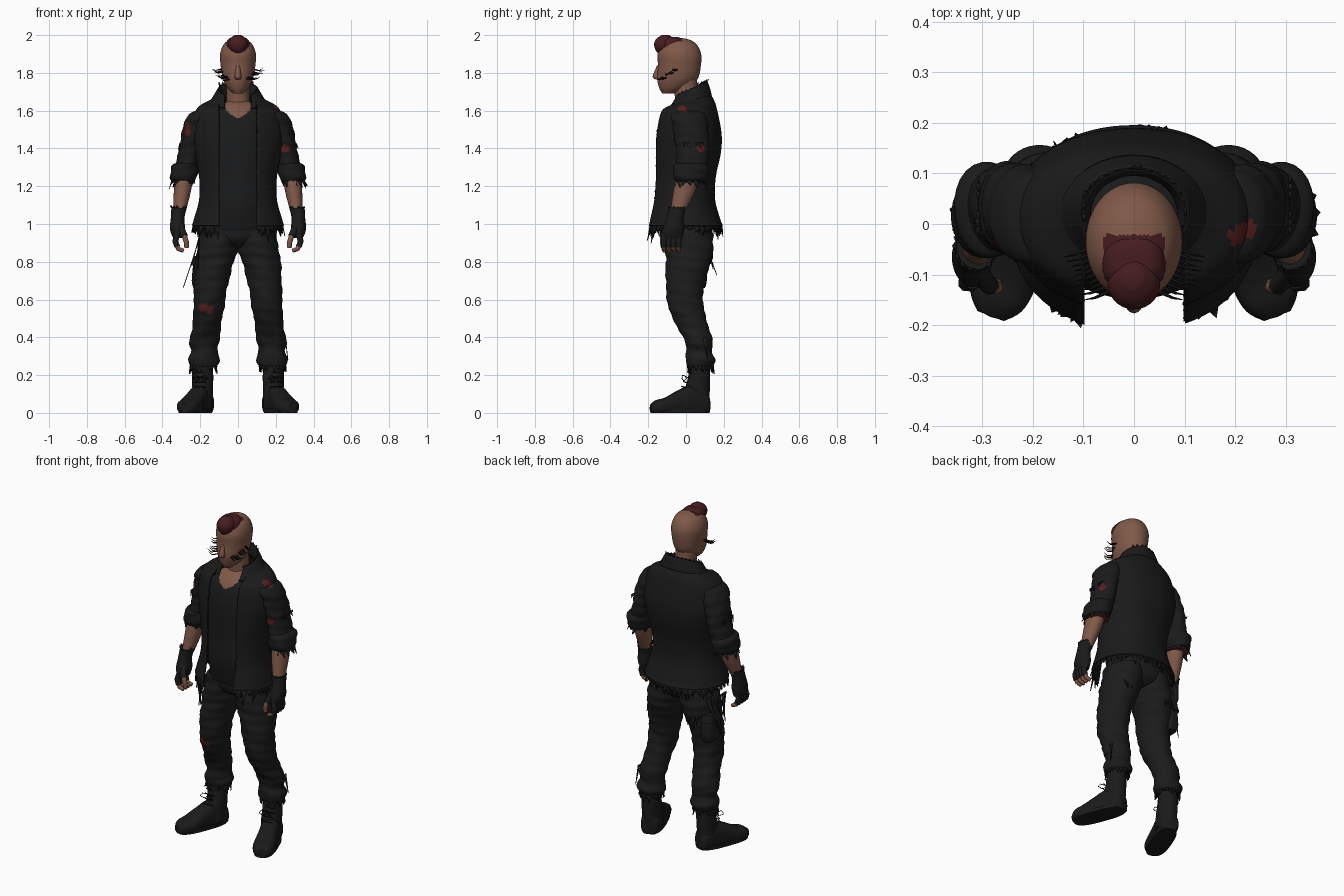
import bpy, bmesh, math, random
from mathutils import Vector

random.seed(4)
if bpy.data.objects.get("Cube"):
    bpy.data.objects.remove(bpy.data.objects["Cube"])


def material(name, r, g, b):
    mat = bpy.data.materials.new(name)
    mat.use_nodes = True
    mat.diffuse_color = (r, g, b, 1)
    shader = mat.node_tree.nodes["Principled BSDF"]
    shader.inputs["Base Color"].default_value = (r, g, b, 1)
    shader.inputs["Roughness"].default_value = .9
    return mat


SKIN = material("brown skin", .215, .1, .066)
HAIR = material("dark red hair", .062, .0125, .014)
RED = material("torn red lining", .09, .014, .012)
JACKET = material("black jacket", .0105, .0105, .0105)
SHIRT = material("charcoal shirt", .0105, .011, .0115)
TROUSER = material("black trousers", .0115, .0115, .0115)
LEATHER = material("black leather", .0105, .0105, .0105)
BLACK = material("black thread", .005, .005, .005)


def finish(obj, angle=50):
    bpy.ops.object.select_all(action="DESELECT")
    obj.select_set(True)
    bpy.context.view_layer.objects.active = obj
    bpy.ops.object.shade_smooth_by_angle(angle=math.radians(angle))


def add_mesh(name, verts, faces, mats, rule=None, thick=0):
    """Mesh object; rule picks the material index from a face centre."""
    mesh = bpy.data.meshes.new(name)
    mesh.from_pydata(verts, [], faces)
    bm = bmesh.new()
    bm.from_mesh(mesh)
    bmesh.ops.recalc_face_normals(bm, faces=bm.faces)
    for face in bm.faces:
        face.material_index = rule(face.calc_center_median()) if rule else 0
    bm.to_mesh(mesh)
    bm.free()
    for mat in mats:
        mesh.materials.append(mat)
    obj = bpy.data.objects.new(name, mesh)
    bpy.context.collection.objects.link(obj)
    finish(obj)
    if thick:
        shell = obj.modifiers.new("cloth thickness", "SOLIDIFY")
        shell.thickness = thick
        shell.offset = 0


def smooth_rings(rings, steps):
    """Catmull-Rom interpolation between the given rings."""
    out = []
    last = len(rings) - 1
    for i in range(last):
        four = [rings[max(0, min(last, i + k))] for k in (-1, 0, 1, 2)]
        for j in range(steps):
            t = j / steps
            out.append([b + .5 * t * (c - a + t * (2*a - 5*b + 4*c - d + t * (3*(b - c) + d - a)))
                        for a, b, c, d in zip(*four)])
    return out + [list(rings[-1])]


def loft(name, rings, mats, count=28, steps=4, gap=0, along="Z", power=2,
         rule=None, thick=0, wrinkle=0, side=1, turn=0, pivot=(0, 0)):
    """Skin elliptical rings (x, y, z, rx, ry, tilt); gap leaves the front open."""
    rows = []
    for x, y, z, rx, ry, tilt in smooth_rings([tuple(r) + (0,) * (6 - len(r)) for r in rings], steps):
        start = math.asin((min(gap, .72 * rx) / rx) ** (power / 2)) if gap else 0
        row = []
        for k in range(count):
            a = start + (2 * math.pi - 2 * start) * k / (count - 1 if gap else count)
            s, c = math.sin(a), -math.cos(a)
            swell = 1 + wrinkle * math.sin(2 * a + 75 * z) * math.cos(a - 31 * z)
            u = rx * swell * math.copysign(abs(s) ** (2 / power), s)
            v = ry * swell * math.copysign(abs(c) ** (2 / power), c)
            p = Vector((x + u, y + v, z + tilt * v)) if along == "Z" else Vector((x + u, y, max(0, z + v)))
            dx, dy = p.x - pivot[0], p.y - pivot[1]
            p.x = (pivot[0] + dx * math.cos(turn) - dy * math.sin(turn)) * side
            p.y = pivot[1] + dx * math.sin(turn) + dy * math.cos(turn)
            row.append(p)
        rows.append(row)
    faces = []
    for i in range(len(rows) - 1):
        for k in range(count - 1 if gap else count):
            n = (k + 1) % count
            faces.append((i*count + k, i*count + n, (i + 1)*count + n, (i + 1)*count + k))
    if not gap:
        faces += [tuple(range(count)), tuple((len(rows) - 1)*count + k for k in range(count))]
    add_mesh(name, [p for row in rows for p in row], faces, mats, rule, thick)
    return rows


def fringe(name, points, push, length, mat):
    """Ragged triangles hanging from a line of points."""
    verts, faces = [], []
    for p, q in zip(points, points[1:]):
        jitter = Vector([random.uniform(-.25, .25) for _ in range(3)])
        tip = (p + q) / 2 + (Vector(push) + jitter) * length * random.uniform(.3, 1)
        faces.append((len(verts), len(verts) + 1, len(verts) + 2))
        verts += [p, q, tip]
    add_mesh(name, verts, faces, [mat], thick=.004)


def wire(name, points, radius, mat, side=1, taper=0):
    """Rounded strand through the points, as a mesh."""
    curve = bpy.data.curves.new(name, "CURVE")
    curve.dimensions = "3D"
    curve.bevel_depth = radius
    curve.bevel_resolution = 2
    curve.use_fill_caps = True
    spline = curve.splines.new("POLY")
    spline.points.add(len(points) - 1)
    for i, (x, y, z) in enumerate(points):
        spline.points[i].co = (x * side, y, z, 1)
        spline.points[i].radius = 1 - taper * i / (len(points) - 1)
    curve.materials.append(mat)
    obj = bpy.data.objects.new(name, curve)
    bpy.context.collection.objects.link(obj)
    bpy.ops.object.select_all(action="DESELECT")
    obj.select_set(True)
    bpy.context.view_layer.objects.active = obj
    bpy.ops.object.convert(target="MESH")
    finish(bpy.context.object)


# Torn spots that show the lining: position and radius
SPOTS = [(Vector(s[:3]), s[3]) for s in (
    (.25, -.045, 1.4, .022), (.312, .085, 1.4, .026), (-.268, -.04, 1.52, .02), (-.262, -.045, 1.49, .022),
    (.205, -.02, 1.61, .022), (.23, -.012, 1.605, .02), (-.185, -.085, .56, .024), (-.155, -.085, .548, .026))]


def torn(c):
    return int(any((c - s).length < r for s, r in SPOTS))


# Head, neck and hair
loft("head", [(0, -.09, 1.69, .025, .035), (0, -.065, 1.72, .056, .077), (0, -.045, 1.77, .08, .108),
              (0, -.035, 1.84, .092, .114), (0, -.035, 1.9, .095, .115), (0, -.035, 1.95, .076, .092),
              (0, -.035, 1.975, .045, .056), (0, -.035, 1.985, .008, .01)], [SKIN, HAIR], count=48, steps=6,
     rule=lambda c: int(c.z > 1.935 and abs(c.x) < .06 and c.y < -.022))
loft("neck", [(0, .01, 1.54, .075, .065), (0, .005, 1.64, .062, .062), (0, -.005, 1.78, .06, .062)], [SKIN])
loft("nose", [(0, -.145, 1.765, .012, .012), (0, -.155, 1.78, .018, .022), (0, -.143, 1.84, .009, .01)],
     [SKIN], count=12)
loft("hair_tuft", [(0, -.125, 1.905, .022, .025), (0, -.12, 1.925, .044, .043), (0, -.118, 1.955, .052, .051),
                   (0, -.112, 1.982, .042, .044), (0, -.108, 2, .018, .02)], [HAIR])
loft("hair_rear", [(0, -.08, 1.93, .064, .05), (0, -.075, 1.965, .06, .052), (0, -.07, 1.985, .042, .04),
                   (0, -.07, 1.99, .02, .02)], [HAIR], power=2.5)

# Torso with a scooped shirt neckline
loft("shirt", [(0, .01, 1.65, .07, .06), (0, 0, 1.62, .12, .09), (0, 0, 1.57, .175, .125),
               (0, .005, 1.48, .195, .15), (0, 0, 1.38, .19, .148), (0, -.01, 1.25, .17, .135),
               (0, -.01, 1.1, .17, .138), (0, 0, .97, .165, .12)], [SHIRT, SKIN], count=80, steps=9,
     rule=lambda c: int(c.y < 0 and c.z > 1.562 + 11 * c.x * c.x))

# Open jacket with a standing collar and ragged edges
coat = loft("jacket", [(0, .02, 1.67, .09, .08, .4), (0, .02, 1.645, .15, .115, .2), (0, .01, 1.6, .218, .148, .05),
                       (0, .01, 1.48, .24, .172), (0, .005, 1.38, .226, .174), (0, -.01, 1.25, .2, .162),
                       (0, -.016, 1.13, .2, .164), (0, -.012, 1.03, .226, .186), (0, -.008, .99, .238, .198)],
            [JACKET, RED], count=96, steps=6, gap=.1, power=2.15, rule=torn, thick=.012)
fringe("jacket_hem_tatters", coat[-1][::3], (0, 0, -1), .075, JACKET)
fringe("jacket_hem_threads", coat[-1], (0, 0, -1), .045, JACKET)
for edge, label in ((0, "left"), (-1, "right")):
    line = [row[edge] for row in coat]
    fringe(label + "_lapel_tatters", line[::2], (0, -.3, -.7), .025, JACKET)
    fringe(label + "_corner_tatters", coat[-1][:9:2] if edge == 0 else coat[-1][-9::2], (0, -.1, -1), .11, JACKET)
collar = loft("collar", [(0, .02, 1.66, .09, .08, .4), (0, .02, 1.69, .095, .083, .42),
                         (0, .022, 1.712, .103, .088, .45)], [JACKET], count=40, gap=.065, thick=.01)
fringe("collar_tatters", collar[-1][::2], (0, .2, .7), .03, JACKET)
fold = loft("collar_fold", [(0, .022, 1.712, .104, .089, .45), (0, .018, 1.675, .125, .105, .42),
                            (0, .015, 1.645, .145, .118, .3)], [JACKET], count=40, gap=.07, thick=.008)
fringe("collar_fold_tatters", fold[-1][::2], (0, 0, -.5), .03, JACKET)

# Seat of the trousers
loft("trouser_seat", [(0, .01, 1.06, .16, .12), (0, .014, .98, .185, .126), (0, .018, .92, .17, .12),
                      (0, .02, .885, .1, .085), (0, .02, .87, .03, .04)], [TROUSER])

for side, label in ((1, "left_"), (-1, "right_")):
    # Whiskers along the cheek, rising toward the ear
    for i in range(10):
        t = i / 9
        x, y, z = .046 + .04 * t, -.132 + .085 * t, 1.765 + .055 * t + random.uniform(-.008, .008)
        reach = random.uniform(.045, .062)
        wire(label + "whisker", [(x, y, z), (x + reach * .6, y - .014, z - .008),
                                 (x + reach, y - .018, z + random.uniform(-.012, .014))],
             .0045, BLACK, side, taper=.85)

    # Sleeve, rolled cuff and forearm
    loft(label + "sleeve", [(.15, .01, 1.605, .05, .06), (.195, .012, 1.575, .072, .09), (.232, .028, 1.48, .066, .092),
                            (.255, .035, 1.38, .06, .085), (.278, .03, 1.28, .062, .082)],
         [JACKET, RED], count=48, steps=9, rule=torn, wrinkle=.05, side=side)
    cuff = loft(label + "rolled_cuff", [(.275, .03, 1.325, .05, .07), (.282, .028, 1.305, .072, .092),
                                        (.289, .023, 1.245, .07, .09), (.289, .018, 1.22, .055, .072)],
                [JACKET, RED], rule=lambda c: int(c.z < 1.222), wrinkle=.07, side=side)
    fringe(label + "cuff_tatters", cuff[-3][::2], (.3 * side, 0, -.8), .045, JACKET)
    for spot in (-.02, .05):
        fringe(label + "sleeve_tatters", [Vector((side * .308, spot + .015 * k, 1.43)) for k in range(4)],
               (.2 * side, 0, -1), .04, JACKET)
    loft(label + "forearm", [(.285, .01, 1.26, .05, .062), (.295, -.01, 1.17, .045, .058),
                             (.31, -.045, 1.06, .032, .038)], [SKIN], side=side)

    # Fingerless glove and curled fingers
    glove = loft(label + "glove", [(.312, -.045, 1.085, .041, .046), (.32, -.058, 1.03, .036, .045),
                                   (.32, -.067, .97, .04, .056), (.317, -.072, .925, .026, .052)],
                 [LEATHER], side=side)
    fringe(label + "glove_tatters", glove[0][::2], (.3 * side, 0, .8), .018, LEATHER)
    for i in range(4):
        y = -.113 + .026 * i
        wire(label + "glove_finger", [(.32, y, .95), (.332, y - .004, .91), (.322, y - .005, .88)],
             .0165, LEATHER, side)
        wire(label + "finger", [(.33, y - .004, .9), (.315, y - .005, .868), (.288, y - .002, .858)],
             .0135, SKIN, side, .2)
    wire(label + "thumb", [(.305, -.1, .98), (.285, -.122, .94), (.272, -.125, .9), (.272, -.12, .875)],
         .0155, SKIN, side, .2)
    wire(label + "glove_thumb", [(.31, -.085, 1), (.295, -.112, .96), (.284, -.123, .935)], .019, LEATHER, side)

    # Trouser leg with creases and a torn hem
    leg = loft(label + "trouser_leg", [(.095, .016, .97, .098, .122), (.108, .018, .87, .108, .128),
                                       (.128, .01, .78, .1, .117), (.145, -.006, .66, .088, .1),
                                       (.155, .002, .55, .081, .093), (.166, .035, .46, .075, .084),
                                       (.178, .067, .38, .08, .074), (.178, .07, .33, .07, .068),
                                       (.182, .076, .28, .084, .078), (.182, .076, .245, .07, .068)],
               [TROUSER, RED], count=44, steps=7, rule=torn, wrinkle=.045, side=side)
    fringe(label + "hem_tatters", leg[-2][::2], (0, 0, -1), .04, TROUSER)

    # Boot shaft, foot, sole and laces
    loft(label + "boot_shaft", [(.187, .07, .3, .052, .052), (.187, .07, .2, .056, .057),
                                (.187, .06, .12, .055, .066), (.187, .055, .03, .055, .066)], [LEATHER], side=side)
    turn = math.radians(21)
    loft(label + "boot_foot", [(.187, .12, .04, .035, .045), (.187, .1, .05, .053, .065),
                               (.187, .02, .06, .055, .085), (.187, -.05, .05, .056, .068),
                               (.187, -.12, .035, .063, .046), (.187, -.17, .032, .054, .036),
                               (.187, -.2, .025, .028, .024)],
         [LEATHER], along="Y", power=2.6, side=side, turn=turn, pivot=(.187, .07))
    loft(label + "boot_sole", [(.187, -.04, 0, .061, .16), (.187, -.04, .022, .061, .162)], [LEATHER],
         power=2.8, side=side, turn=turn, pivot=(.187, .07))
    for i in range(4):
        z = .135 + .025 * i
        y = -.022 + .01 * i
        wire(label + "lace", [(.168, y + .014, z), (.2, y - .001, z + .006), (.236, y + .02, z)], .0028, BLACK, side)
    for bend in (-1, 1):
        wire(label + "lace_bow", [(.2, .005, .19), (.2 + .03 * bend, -.018, .2), (.2 + .042 * bend, -.022, .182),
                                  (.2 + .02 * bend, -.012, .17), (.2, .005, .185)], .0022, BLACK, side)

# Pocket with a flap and torn rags on the right thigh
loft("right_thigh_pocket", [(.205, .05, .66, .03, .05), (.205, .05, .7, .04, .06),
                            (.2, .05, .8, .036, .058)], [TROUSER], power=4, side=-1)
loft("right_pocket_flap", [(.203, .05, .785, .045, .066), (.198, .05, .83, .036, .06)],
     [TROUSER], power=4, side=-1)
for depth, height in ((-.1, .9), (-.04, .94), (.02, .92)):
    fringe("hip_rags", [Vector((-.205, depth + .025 * k, height)) for k in range(4)], (-.15, 0, -1), .25, TROUSER)

# Rags behind both thighs and on the left shin
for x in (-.17, .12):
    fringe("thigh_rags", [Vector((x + .02 * k, .125, .83)) for k in range(4)], (0, .25, -1), .1, TROUSER)
fringe("shin_rags", [Vector((.25, .05 + .02 * k, .4)) for k in range(4)], (.1, 0, -1), .17, TROUSER)
